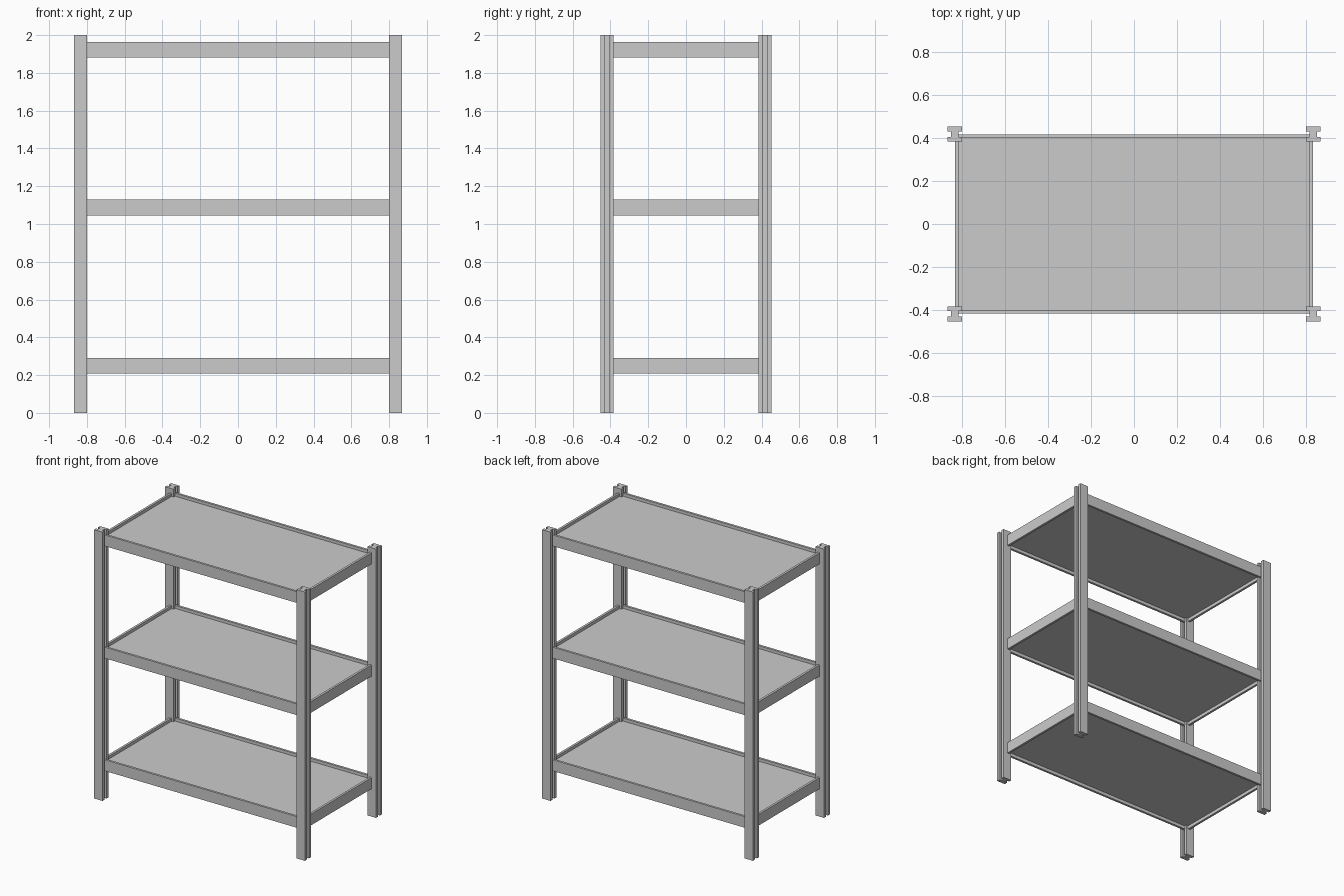
import bpy
import bmesh

if "Cube" in bpy.data.objects:
    bpy.data.objects.remove(bpy.data.objects["Cube"])

POST_X, POST_Y = 0.833, 0.418        # post centres
HALF = 0.0345                        # half width of a post
WEB, GAP = 0.0175, 0.0125            # half width of web, half gap between flanges
BEAM_H, BEAM_T = 0.083, 0.017
SHELF_BOTTOMS = (0.208, 1.046, 1.881)


def finish(bm, name):
    bmesh.ops.recalc_face_normals(bm, faces=bm.faces)
    mesh = bpy.data.meshes.new(name)
    bm.to_mesh(mesh)
    bm.free()
    obj = bpy.data.objects.new(name, mesh)
    bpy.context.collection.objects.link(obj)
    return obj


def box(name, lo, hi):
    bm = bmesh.new()
    bmesh.ops.create_cube(bm, size=1)
    for v in bm.verts:
        v.co = [(a + b) / 2 + c * (b - a) for a, b, c in zip(lo, hi, v.co)]
    return finish(bm, name)


def post(name, x, y):
    # I-shaped profile, flanges facing front and back
    half = [(HALF, -HALF), (HALF, -GAP), (WEB, -GAP),
            (WEB, GAP), (HALF, GAP), (HALF, HALF)]
    outline = half + [(-px, py) for px, py in reversed(half)]
    bm = bmesh.new()
    face = bm.faces.new([bm.verts.new((x + px, y + py, 0)) for px, py in outline])
    top = bmesh.ops.extrude_face_region(bm, geom=[face], use_keep_orig=True)["geom"]
    verts = [g for g in top if isinstance(g, bmesh.types.BMVert)]
    bmesh.ops.translate(bm, verts=verts, vec=(0, 0, 2))
    return finish(bm, name)


# Corner posts
for sx, side in ((-1, "left"), (1, "right")):
    for sy, end in ((-1, "front"), (1, "back")):
        post(f"{end}_{side}_post", sx * POST_X, sy * POST_Y)

# Shelf levels: two long beams, two side beams and a recessed panel
x_in = POST_X - WEB
y_flange = POST_Y - HALF
y_out, y_in = 0.417, 0.417 - BEAM_T
for i, z in enumerate(SHELF_BOTTOMS, 1):
    top = z + BEAM_H
    for s, end in ((-1, "front"), (1, "back")):
        ys = sorted((s * y_in, s * y_out))
        box(f"{end}_beam_{i}", (-x_in, ys[0], z), (x_in, ys[1], top))
    for s, side in ((-1, "left"), (1, "right")):
        xs = sorted((s * x_in, s * (x_in + BEAM_T)))
        box(f"{side}_beam_{i}", (xs[0], -y_flange, z), (xs[1], y_flange, top))
    box(f"shelf_panel_{i}", (-x_in, -y_in, z + 0.024), (x_in, y_in, top - 0.022))
